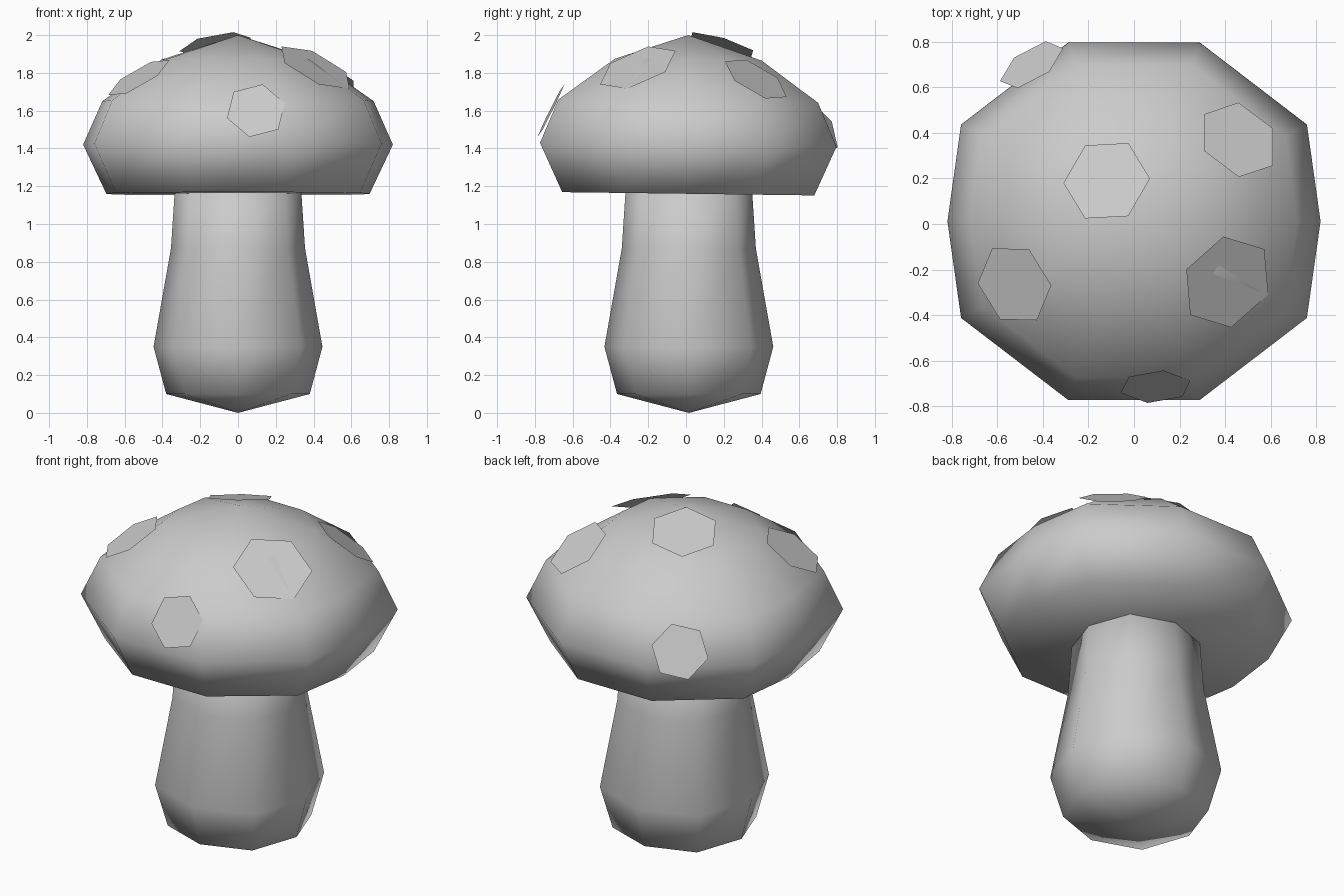
import bpy, bmesh, math
from mathutils import Vector, Quaternion

if "Cube" in bpy.data.objects:
    bpy.data.objects.remove(bpy.data.objects["Cube"])


def finish(name, bm, smooth=True):
    bmesh.ops.recalc_face_normals(bm, faces=bm.faces)
    mesh = bpy.data.meshes.new(name)
    bm.to_mesh(mesh)
    bm.free()
    for p in mesh.polygons:
        p.use_smooth = smooth
    ob = bpy.data.objects.new(name, mesh)
    bpy.context.collection.objects.link(ob)
    return ob


def stacked(name, outline, rings, bottom, top, centre_y, lean):
    """Scale an outline into rings, bridge them and close both ends at a pole."""
    bm = bmesh.new()

    def vert(x, y, z):
        return bm.verts.new((x, y + centre_y, z - lean * y))

    loops = [[vert(x * s, y * s, z) for x, y in outline] for s, z in rings]
    n = len(outline)
    for a, b in zip(loops, loops[1:]):
        for i in range(n):
            j = (i + 1) % n
            bm.faces.new((a[i], a[j], b[j], b[i]))
    for loop, z in ((loops[0], bottom), (loops[-1], top)):
        pole = vert(0, 0, z)
        for i in range(n):
            bm.faces.new((loop[i], loop[(i + 1) % n], pole))
    return finish(name, bm)


# stem: eight sides, bulging at the diagonals
stem_outline = []
for i in range(8):
    r = 1.05 if i % 2 else 1.0
    a = i * math.pi / 4
    stem_outline.append((r * math.cos(a), r * math.sin(a)))
stacked("stem", stem_outline,
        [(0.38, 0.10), (0.447, 0.35), (0.355, 0.87), (0.33, 1.25)],
        0.0, 1.25, 0.015, 0.0)

# cap: ten sides, mirrored from one quarter
quarter = [(0.76, 0.425), (0.29, 0.785)]
half = [(0.82, 0.0)] + quarter + [(-x, y) for x, y in reversed(quarter)]
cap_outline = half + [(-x, -y) for x, y in half]
stacked("cap", cap_outline,
        [(0.85, 1.16), (1.0, 1.42), (0.876, 1.65), (0.495, 1.87)],
        1.16, 2.0, 0.012, 0.013)

# spots: flat hexagons given by centre, normal and one corner
spots = [
    ((-0.12, 0.19, 1.95), (-0.2, 0.3, 1), (-0.31, 0.18, 1.915)),
    ((0.46, 0.37, 1.767), (0.49, 0.58, 1), (0.31, 0.32, 1.87)),
    ((0.41, -0.255, 1.828), (0.5, -0.4, 1), (0.23, -0.2, 1.94)),
    ((-0.525, -0.265, 1.775), (-0.58, -0.3, 1), (-0.685, -0.26, 1.68)),
    ((0.095, -0.715, 1.60), (0.05, -1, 0.5), (0.13, -0.645, 1.74)),
    ((-0.45, 0.70, 1.51), (-0.49, 0.75, 0.45), (-0.31, 0.77, 1.54)),
]
for k, (c, n, corner) in enumerate(spots):
    c, n = Vector(c), Vector(n).normalized()
    arm = Vector(corner) - c
    arm -= n * arm.dot(n)
    bm = bmesh.new()
    bm.faces.new([bm.verts.new(c + Quaternion(n, i * math.pi / 3) @ arm)
                  for i in range(6)])
    mesh = bpy.data.meshes.new(f"spot_{k + 1}")
    bm.to_mesh(mesh)
    bm.free()
    ob = bpy.data.objects.new(f"spot_{k + 1}", mesh)
    bpy.context.collection.objects.link(ob)
